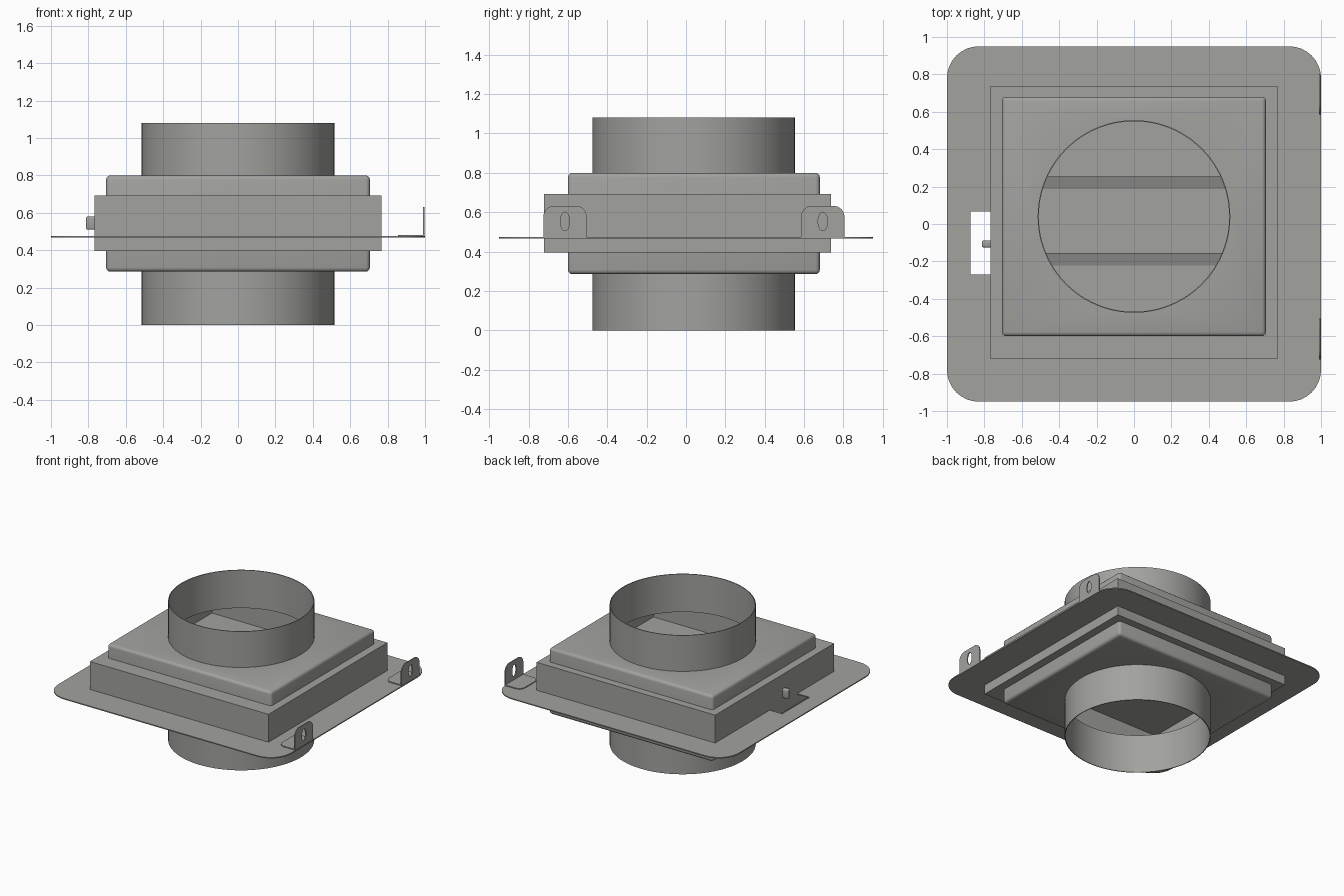
import bpy, bmesh, math
from mathutils import Vector, Matrix

if "Cube" in bpy.data.objects:
    bpy.data.objects.remove(bpy.data.objects["Cube"])

metal = bpy.data.materials.new("galvanised_grey")
metal.diffuse_color = (0.36, 0.36, 0.345, 1)
metal.use_nodes = True
metal.node_tree.nodes["Principled BSDF"].inputs["Base Color"].default_value = metal.diffuse_color


def make(name, bm, smooth=False):
    bmesh.ops.recalc_face_normals(bm, faces=bm.faces)
    me = bpy.data.meshes.new(name)
    bm.to_mesh(me)
    bm.free()
    me.materials.append(metal)
    ob = bpy.data.objects.new(name, me)
    bpy.context.collection.objects.link(ob)
    bpy.context.view_layer.objects.active = ob
    if smooth:
        for o in bpy.context.selected_objects:
            o.select_set(False)
        ob.select_set(True)
        bpy.ops.object.shade_smooth_by_angle(angle=math.radians(35))
    return ob


def box(name, x0, x1, y0, y1, z0, z1, bevel=0):
    bm = bmesh.new()
    bmesh.ops.create_cube(bm, size=1)
    for v in bm.verts:
        v.co = Vector(((x0 + x1) / 2 + v.co.x * (x1 - x0),
                       (y0 + y1) / 2 + v.co.y * (y1 - y0),
                       (z0 + z1) / 2 + v.co.z * (z1 - z0)))
    if bevel:
        bmesh.ops.bevel(bm, geom=bm.edges[:], offset=bevel, segments=3,
                        profile=0.5, affect='EDGES')
    return make(name, bm, bevel > 0)


def prism(name, pts, vec, smooth=False):
    """Extrude a closed 3D outline along vec."""
    bm = bmesh.new()
    f = bm.faces.new([bm.verts.new(p) for p in pts])
    new = bmesh.ops.extrude_face_region(bm, geom=[f])["geom"]
    bmesh.ops.translate(bm, vec=vec, verts=[g for g in new if isinstance(g, bmesh.types.BMVert)])
    return make(name, bm, smooth)


def rounded(u0, u1, v0, v1, radii, n=8):
    """Rectangle outline; radii for corners (u1v1, u0v1, u0v0, u1v0)."""
    pts = []
    for i, (u, v, su, sv) in enumerate([(u1, v1, -1, -1), (u0, v1, 1, -1),
                                        (u0, v0, 1, 1), (u1, v0, -1, 1)]):
        r = radii[i]
        if r == 0:
            pts.append((u, v))
            continue
        for k in range(n + 1):
            a = math.pi / 2 * (i + k / n)
            pts.append((u + su * r + r * math.cos(a), v + sv * r + r * math.sin(a)))
    return pts


def cut(ob, cutter):
    cutter.hide_render = True
    m = ob.modifiers.new("cut", 'BOOLEAN')
    m.operation, m.solver, m.object = 'DIFFERENCE', 'EXACT', cutter
    bpy.context.view_layer.objects.active = ob
    bpy.ops.object.modifier_apply(modifier=m.name)
    bpy.data.objects.remove(cutter, do_unlink=True)


def circle(r, z, n=96):
    return [(r * math.cos(2 * math.pi * i / n), CY + r * math.sin(2 * math.pi * i / n), z)
            for i in range(n)]


CY, R, T = 0.04, 0.515, 0.006

# Round duct collars, above and below
for name, z0, z1 in (("upper_collar", 0.785, 1.08), ("lower_collar", 0.0, 0.30)):
    bm = bmesh.new()
    rings = [[bm.verts.new(p) for p in circle(r, z)]
             for r, z in ((R, z0), (R, z1), (R - T, z1), (R - T, z0))]
    for j in range(4):
        a, b = rings[j], rings[(j + 1) % 4]
        for i in range(len(a)):
            k = (i + 1) % len(a)
            bm.faces.new((a[i], a[k], b[k], b[i]))
    make(name, bm, True)

# Hollow inner housing with round openings in both lids
housing = box("housing", -0.705, 0.705, -0.6, 0.68, 0.285, 0.80, 0.022)
cut(housing, box("cavity", -0.69, 0.69, -0.585, 0.665, 0.30, 0.785))
cut(housing, prism("opening", circle(R - T / 2, 0.2), (0, 0, 0.8)))

# Wider middle band wrapped around the housing
band = box("middle_band", -0.768, 0.768, -0.722, 0.738, 0.395, 0.692)
cut(band, box("band_hole", -0.70, 0.70, -0.595, 0.675, 0.3, 0.8))

# Mounting plate with rounded corners, housing hole and side notch
plate = prism("mounting_plate", [(x, y, 0.467) for x, y in
              rounded(-1, 1, -0.95, 0.95, [0.17] * 4)], (0, 0, 0.008))
cut(plate, box("plate_hole", -0.72, 0.72, -0.65, 0.70, 0.4, 0.55))
cut(plate, box("notch", -0.875, -0.765, -0.27, 0.068, 0.4, 0.55))

# Three closed damper blades with raised overlapping lips
for i, (y0, y1) in enumerate(((-0.59, -0.155), (-0.155, 0.255), (0.255, 0.67))):
    top = [(y0, 0.56), (y1 - 0.068, 0.56), (y1, 0.585)] if i < 2 else [(y0, 0.56), (y1, 0.56)]
    prof = top + [(y1, 0.535), (y0, 0.535)]
    prism("damper_blade_%d" % (i + 1), [(-0.695, y, z) for y, z in prof], (1.39, 0, 0))

# Damper spindle on the left side
box("spindle", -0.812, -0.76, -0.125, -0.087, 0.51, 0.58, 0.008)

# L-shaped hanging brackets on the right edge
for name, y0, y1 in (("front_bracket", -0.725, -0.505), ("back_bracket", 0.585, 0.805)):
    up = prism(name + "_upright", [(0.99, y, z) for y, z in
               rounded(y0, y1, 0.472, 0.632, (0.055, 0.055, 0, 0))], (0.008, 0, 0))
    yc = (y0 + y1) / 2
    slot = [(0.95, yc + 0.024 * math.cos(a), 0.553 + 0.047 * math.sin(a))
            for a in (2 * math.pi * k / 32 for k in range(32))]
    cut(up, prism("slot", slot, (0.1, 0, 0)))
    prism(name + "_foot", [(x, y, 0.474) for x, y in
          rounded(0.855, 0.998, y0, y1, (0, 0.05, 0.05, 0))], (0, 0, 0.008))
